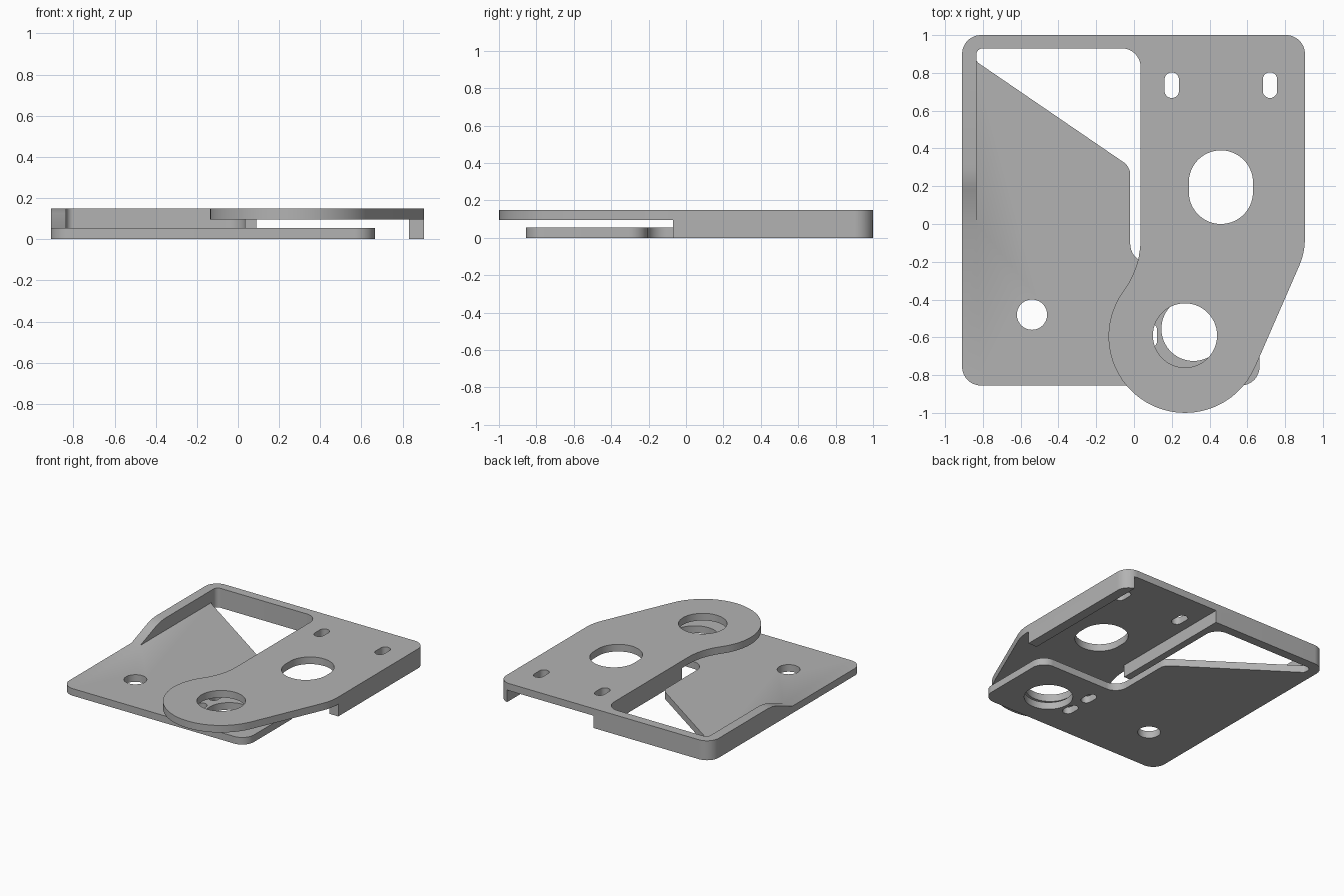
import bpy, bmesh, math
from mathutils import Vector

if "Cube" in bpy.data.objects:
    bpy.data.objects.remove(bpy.data.objects["Cube"])

grey = bpy.data.materials.new("plain grey")
grey.diffuse_color = (0.45, 0.45, 0.45, 1)
grey.use_nodes = True
grey.node_tree.nodes["Principled BSDF"].inputs["Base Color"].default_value = grey.diffuse_color


def arc(cx, cy, r, a0, a1):
    n = max(2, round(abs(a1 - a0) / 6))
    return [(cx + r * math.cos(math.radians(a0 + (a1 - a0) * i / n)),
             cy + r * math.sin(math.radians(a0 + (a1 - a0) * i / n))) for i in range(n + 1)]


def rounded(corners):
    """Outline through (x, y) or (x, y, radius) corners, rounding those with a radius."""
    out = []
    for i, c in enumerate(corners):
        p = Vector(c[:2])
        if len(c) == 2:
            out.append(tuple(p))
            continue
        u = (Vector(corners[i - 1][:2]) - p).normalized()
        v = (Vector(corners[(i + 1) % len(corners)][:2]) - p).normalized()
        half = u.angle(v) / 2
        centre = p + (u + v).normalized() * c[2] / math.sin(half)
        t = c[2] / math.tan(half)
        d0, d1 = p + u * t - centre, p + v * t - centre
        a0, a1 = (math.degrees(math.atan2(d.y, d.x)) for d in (d0, d1))
        out += arc(centre.x, centre.y, c[2], a0, a0 + (a1 - a0 + 180) % 360 - 180)
    return out


def slot(cx, cy, r, straight):
    """Upright slot; a zero straight length gives a circle."""
    s = straight / 2
    pts = arc(cx, cy + s, r, 0, 180) + arc(cx, cy - s, r, 180, 360)
    return pts if s else arc(cx, cy, r, 0, 360)[:-1]


def prism(name, outline, lo, hi, holes=(), along_x=False):
    bm = bmesh.new()
    edges = []
    for loop in [outline, *holes]:
        vs = [bm.verts.new((lo, *p) if along_x else (*p, lo)) for p in loop]
        edges += [bm.edges.new((vs[i - 1], vs[i])) for i in range(len(vs))]
    bmesh.ops.triangle_fill(bm, edges=edges, use_beauty=True)
    ext = bmesh.ops.extrude_face_region(bm, geom=bm.faces[:], use_keep_orig=True)
    top = [g for g in ext["geom"] if isinstance(g, bmesh.types.BMVert)]
    bmesh.ops.translate(bm, verts=top, vec=(hi - lo, 0, 0) if along_x else (0, 0, hi - lo))
    bmesh.ops.recalc_face_normals(bm, faces=bm.faces)
    me = bpy.data.meshes.new(name)
    bm.to_mesh(me)
    bm.free()
    me.materials.append(grey)
    ob = bpy.data.objects.new(name, me)
    bpy.context.collection.objects.link(ob)
    return ob


def combine(target, other, operation):
    mod = target.modifiers.new(operation.lower(), "BOOLEAN")
    mod.operation, mod.object, mod.solver = operation, other, "EXACT"
    bpy.context.view_layer.objects.active = target
    bpy.ops.object.modifier_apply(modifier=mod.name)
    bpy.data.objects.remove(other)


# upper plate: straight body blending into a round nose
nose = arc(-0.425, -0.08, 0.46, 0, -36.5) + arc(0.27, -0.595, 0.405, 143.5, 336.4)[1:]
upper = [(0.035, 1)] + nose + rounded(
    [nose[-1], (0.905, -0.152, 0.35), (0.905, 1, 0.1), (0.035, 1)])[1:-1]
plate = prism("bracket", upper, 0.095, 0.15,
              [slot(0.20, 0.735, 0.038, 0.06), slot(0.72, 0.735, 0.038, 0.06),
               slot(0.46, 0.195, 0.17, 0.05), slot(0.27, -0.59, 0.17, 0)])

# lower plate: slanted back edge, relief corner beside the nose
lower = rounded([(-0.91, -0.855, 0.1), (0.665, -0.855, 0.1), (0.665, -0.205, 0.1),
                 (-0.02, -0.205, 0.1), (-0.02, 0.303, 0.08), (-0.835, 0.86, 0.03),
                 (-0.835, 0.9), (-0.91, 0.9)])
base = prism("lower_plate", lower, 0, 0.055,
             [slot(-0.54, -0.48, 0.08, 0), slot(0.315, -0.555, 0.17, 0),
              slot(0.085, -0.39, 0.038, 0.054), slot(0.085, -0.59, 0.038, 0.054)])

# left wall, back wall and inner rail in one run
frame = prism("wall_frame", rounded(
    [(-0.91, 0), (-0.91, 1, 0.1), (0.09, 1), (0.09, 0), (0.035, 0),
     (0.035, 0.93, 0.1), (-0.835, 0.93, 0.035), (-0.835, 0)]), 0, 0.15)
# ramp at the front end of the left wall
ramp = prism("ramp_cutter", [(-0.1, 0.055), (0, 0.055), (0.18, 0.125), (0.21, 0.135),
                             (0.25, 0.145), (0.30, 0.15), (0.30, 0.3), (-0.1, 0.3)],
             -1, -0.8, along_x=True)
combine(frame, ramp, "DIFFERENCE")

# right wall following the rounded back corner
wall = prism("right_wall", [(0.83, -0.07), (0.905, -0.07)] + arc(0.805, 0.9, 0.1, 0, 75.5),
             0, 0.15)

for part in (frame, wall, base):
    combine(plate, part, "UNION")

# clean up flat areas and smooth the rounded edges
bm = bmesh.new()
bm.from_mesh(plate.data)
bmesh.ops.remove_doubles(bm, verts=bm.verts, dist=0.0005)
bmesh.ops.dissolve_limit(bm, angle_limit=0.01, verts=bm.verts, edges=bm.edges)
bm.to_mesh(plate.data)
bm.free()
plate.select_set(True)
bpy.context.view_layer.objects.active = plate
bpy.ops.object.shade_smooth_by_angle(angle=math.radians(25))
